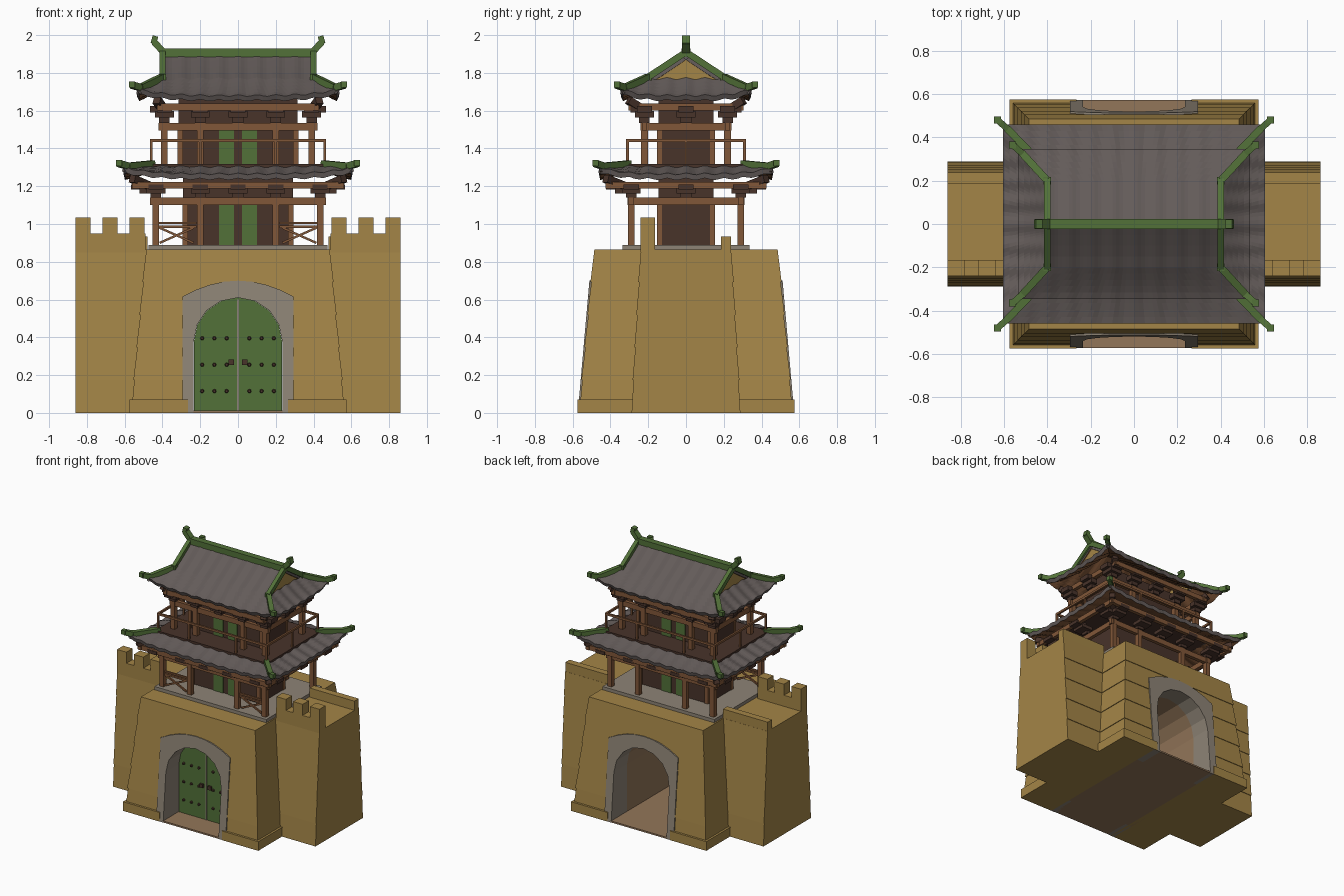
import bpy, bmesh, math
from mathutils import Vector, Matrix

if "Cube" in bpy.data.objects:
    bpy.data.objects.remove(bpy.data.objects["Cube"])


def material(name, *rgb):
    m = bpy.data.materials.new(name)
    m.use_nodes = True
    m.diffuse_color = (*rgb, 1)
    m.node_tree.nodes["Principled BSDF"].inputs["Base Color"].default_value = (*rgb, 1)
    return m


WALL = material("ochre brick", .37, .235, .063)
STONE = material("grey stone", .27, .23, .18)
EARTH = material("brown paving", .29, .18, .10)
GREEN = material("green paint", .085, .165, .04)
TILE = material("grey tile", .125, .105, .10)
WOOD = material("red brown timber", .22, .095, .04)
DARK = material("dark timber", .065, .033, .023)
SIGNS = (-1, 1)


def finish(bm, name, *mats, fix=True):
    if fix:
        bmesh.ops.recalc_face_normals(bm, faces=bm.faces)
    me = bpy.data.meshes.new(name)
    bm.to_mesh(me)
    bm.free()
    for m in mats:
        me.materials.append(m)
    ob = bpy.data.objects.new(name, me)
    bpy.context.collection.objects.link(ob)
    return ob


def stack(name, mat, rings):
    """Rectangular rings (z, x0, x1, y0, y1) joined from bottom to top."""
    bm = bmesh.new()
    loops = [[bm.verts.new(p) for p in ((a, c, z), (b, c, z), (b, d, z), (a, d, z))]
             for z, a, b, c, d in rings]
    for lo, hi in zip(loops, loops[1:]):
        for i in range(4):
            j = (i + 1) % 4
            bm.faces.new((lo[i], lo[j], hi[j], hi[i]))
    bm.faces.new(loops[0])
    bm.faces.new(loops[-1])
    return finish(bm, name, mat)


def box(name, mat, x0, x1, y0, y1, z0, z1):
    x0, x1, y0, y1 = min(x0, x1), max(x0, x1), min(y0, y1), max(y0, y1)
    return stack(name, mat, [(z, x0, x1, y0, y1) for z in (z0, z1)])


def block(name, mat, x, y, z, hx, hy, hz):
    return box(name, mat, x - hx, x + hx, y - hy, y + hy, z - hz, z + hz)


def beam(name, mat, p, q, w, h):
    p, q = Vector(p), Vector(q)
    d = q - p
    bm = bmesh.new()
    side = d.cross((0, 0, 1)).normalized() * w / 2
    up = side.cross(d).normalized() * h / 2
    loops = [[bm.verts.new(e + side * a + up * b) for a, b in ((-1, -1), (1, -1), (1, 1), (-1, 1))]
             for e in (p, q)]
    for i in range(4):
        j = (i + 1) % 4
        bm.faces.new((loops[0][i], loops[0][j], loops[1][j], loops[1][i]))
    for l in loops:
        bm.faces.new(l)
    return finish(bm, name, mat)


def prism(name, mat, pts, y0, y1):
    bm = bmesh.new()
    face = bm.faces.new([bm.verts.new((x, y0, z)) for x, z in pts])
    new = bmesh.ops.extrude_face_region(bm, geom=[face])["geom"]
    bmesh.ops.translate(bm, vec=(0, y1 - y0, 0), verts=[v for v in new if isinstance(v, bmesh.types.BMVert)])
    return finish(bm, name, mat)


# Battered masonry in slightly stepped courses
def courses(x0, x1, foot, top, taper_x):
    rings, n, ledge = [], 5, .005
    for i in range(n):
        for k, extra in ((i, ledge), (i + 1, 0)):
            t = k / n
            y = foot + (top - foot) * t + extra * (1 if i else 0)
            dx = y - foot if taper_x else 0
            rings.append((.865 * t, x0 - dx, x1 + dx, -y, y))
    return rings


tower = stack("gate_tower", WALL, courses(-.565, .565, .565, .485, True))
for s in SIGNS:
    box("plinth", WALL, s * .265, s * .575, -.575, .575, 0, .07)
    a, b = sorted((s * .4, s * .86))
    stack("side_wall", WALL, courses(a, b, .288, .238, False))
    box("front_parapet", WALL, s * .49, s * .86, -.24, -.165, .85, .95)
    box("back_parapet", WALL, s * .48, s * .86, .185, .237, .85, .935)
    for x in (.495, .637, .78):
        box("merlon", WALL, s * x, s * (x + .08), -.24, -.165, .95, 1.035)

# Arched passage
R, OUT = .235, .295
angles = [math.pi * i / 8 for i in range(9)]
inner = [(-R, 0)] + [(-R * math.cos(a), .375 + R * math.sin(a)) for a in angles] + [(R, 0)]
spread = [OUT * (i / 4 - 1) for i in range(9)]
outer = [(-OUT, 0)] + [(x, .615 + .085 * (1 - (x / OUT) ** 2)) for x in spread] + [(OUT, 0)]
cutter = prism("passage_cutter", WALL, [(x * .98, z - .01) for x, z in outer], -.8, .8)
cutter.hide_render = True
mod = tower.modifiers.new("passage", "BOOLEAN")
mod.object = cutter
mod.operation = "DIFFERENCE"
bpy.context.view_layer.objects.active = tower
bpy.ops.object.modifier_apply(modifier=mod.name)
bpy.data.objects.remove(cutter)


def arch_shell(name, mat, front, back):
    bm = bmesh.new()
    rows = [[bm.verts.new((x, f(z), z)) for x, z in prof]
            for prof, f in ((inner, front), (outer, front), (outer, back), (inner, back))]
    for a, b in zip(rows, rows[1:] + rows[:1]):
        for i in range(len(inner) - 1):
            bm.faces.new((a[i], a[i + 1], b[i + 1], b[i]))
    for end in (0, -1):
        bm.faces.new([r[end] for r in rows])
    return finish(bm, name, mat)


for s in SIGNS:
    arch_shell("arch_surround", STONE, lambda z: s * (.573 - .088 * z), lambda z: s * .38)
arch_shell("passage_lining", EARTH, lambda z: -.38, lambda z: .38)
box("passage_floor", EARTH, -.265, .265, -.572, .572, 0, .012)

# Gate doors, studs and handles
prism("gate_doors", GREEN, [(x * .995, max(z, .012)) for x, z in inner], -.385, -.35)
box("door_seam", STONE, -.005, .005, -.389, -.384, .012, .6)
box("door_bolt", DARK, -.1, .1, -.35, -.32, .28, .32)
for s in SIGNS:
    block("door_handle", DARK, s * .035, -.392, .268, .014, .008, .014)
    for x in (.06, .125, .19):
        for z in (.115, .255, .395):
            bm = bmesh.new()
            bmesh.ops.create_cone(bm, cap_ends=True, segments=8, radius1=.011, radius2=.007, depth=.014,
                                  matrix=Matrix.Translation((s * x, -.391, z)) @ Matrix.Rotation(math.pi / 2, 4, "X"))
            finish(bm, "door_stud", DARK)

box("terrace", STONE, -.475, .475, -.335, .335, .86, .89)


# Timber storeys
def bracket(x, y, z, dx, dy, reach, rise):
    """Stepped bracket set leaning outward along (dx, dy)."""
    block("bracket_block", DARK, x, y, z + rise * .2, .028, .028, rise * .2)
    for k, w in ((.35, .05), (.75, .04)):
        cx, cy = x + dx * reach * k, y + dy * reach * k
        block("bracket_arm", DARK, cx, cy, z + rise * (.25 + k * .8),
              w if dy else reach * .4, w if dx else reach * .4, rise * .2)


def storey(z, hall_x, col_x, col_y, tie, purlin, px, py):
    box("hall", DARK, -hall_x, hall_x, -.146, .146, z, purlin + .05)
    reach, rise = py - col_y, purlin - tie - .02
    for sy in SIGNS:
        for sx in SIGNS:
            box("door_panel", GREEN, sx * .022, sx * .1, sy * .14, sy * .152, z, tie - .02)
            for x in (col_x, .2):
                block("column", WOOD, sx * x, sy * col_y, (z + tie) / 2, .018, .018, (tie - z) / 2 + .02)
                bracket(sx * x, sy * col_y, tie + .02, 0, sy, reach, rise)
            bracket(sx * col_x, sy * col_y, tie + .02, sx, 0, reach, rise)
            block("hall_post", WOOD, sx * (hall_x - .01), sy * .14, (z + tie) / 2, .014, .014, (tie - z) / 2)
            beam("corner_bracket", DARK, (sx * col_x, sy * col_y, purlin - .02),
                 (sx * (px + .02), sy * (py + .02), purlin + .035), .04, .04)
        bracket(0, sy * col_y, tie + .02, 0, sy, reach, rise)
        bracket(sy * col_x, 0, tie + .02, sy, 0, reach, rise)
        block("tie_beam", WOOD, 0, sy * col_y, tie, col_x + .03, .014, .02)
        block("side_tie_beam", WOOD, sy * col_x, 0, tie, .014, col_y + .02, .02)
        block("purlin", WOOD, 0, sy * py, purlin, px + .02, .014, .018)
        block("side_purlin", WOOD, sy * px, 0, purlin, .014, py + .02, .018)


storey(.89, .29, .435, .29, 1.12, 1.205, .54, .405)
storey(1.318, .315, .39, .22, 1.515, 1.62, .41, .285)

# Cross-braced rails in the front end bays
for s in SIGNS:
    for z in (.985, 1.005):
        block("bay_rail", WOOD, s * .32, -.29, z, .1, .007, .006)
    for a, b in ((.9, .98), (.98, .9)):
        beam("bay_brace", WOOD, (s * .235, -.29, a), (s * .415, -.29, b), .012, .012)

# Balcony
box("balcony_deck", DARK, -.475, .475, -.325, .325, 1.285, 1.318)
for s in SIGNS:
    block("balcony_rail", WOOD, 0, s * .31, 1.443, .467, .007, .008)
    block("balcony_side_rail", WOOD, s * .46, 0, 1.443, .007, .315, .008)
    block("balcony_post", WOOD, s * .46, 0, 1.38, .006, .006, .065)
    for x in (-.46, -.2, .2, .46):
        block("balcony_post", WOOD, x, s * .31, 1.38, .007, .007, .065)


# Roofs: rippled tile sheets with timber undersides
def sheet(name, point, rows):
    bm, n = bmesh.new(), 48
    grid = [[bm.verts.new(point(2 * i / n - 1, j / rows)) for i in range(n + 1)] for j in range(rows + 1)]
    for a, b in zip(grid, grid[1:]):
        for i in range(n):
            f = bm.faces.new((a[i], a[i + 1], b[i + 1], b[i]))
            f.normal_update()
            if f.normal.z < 0:
                f.normal_flip()
    ob = finish(bm, name, TILE, WOOD, fix=False)
    mod = ob.modifiers.new("thickness", "SOLIDIFY")
    mod.thickness = .028
    mod.offset = -1
    mod.material_offset = 1


def ripple(t):
    return .005 * math.cos(2 * math.pi * t / .1)


def skirt(name, ex, ey, ez, ix, iy, iz):
    def height(u, v, along):
        return ez + (iz - ez) * v ** 1.2 + .035 * abs(u) ** 4 * (1 - v) + ripple(along)
    for s in SIGNS:
        def long_side(u, v):
            x = u * (ex + (ix - ex) * v)
            return x, s * (ey + (iy - ey) * v), height(u, v, x)

        def short_side(u, v):
            y = u * (ey + (iy - ey) * v)
            return s * (ex + (ix - ex) * v), y, height(u, v, y)
        sheet(name, long_side, 5)
        sheet(name + "_end", short_side, 5)
        for t in SIGNS:
            top, mid = (s * ix, t * iy, iz + .008), (s * (ex - .02), t * (ey - .02), ez + .042)
            tip = (s * (ex + .025), t * (ey + .02), ez + .055)
            beam("hip_ridge", GREEN, top, mid, .034, .034)
            beam("hip_tip", GREEN, mid, tip, .03, .036)
            block("hip_finial", GREEN, tip[0], tip[1], tip[2] + .004, .016, .016, .016)


skirt("lower_roof", .605, .46, 1.265, .45, .30, 1.312)
skirt("upper_roof", .535, .345, 1.68, .40, .20, 1.77)
for s in SIGNS:
    sheet("gable_roof", lambda u, v: (u * .4, s * .2 * (1 - v), 1.77 + .13 * v ** 1.1 + ripple(u * .4)), 4)
    prism("gable_wall", WALL, [(-.19, 1.765), (.19, 1.765), (0, 1.885)], -.006, .006)
    gable = bpy.context.collection.objects[-1]
    gable.rotation_euler.z = math.pi / 2
    gable.location.x = s * .39
    for t in SIGNS:
        beam("gable_ridge", GREEN, (s * .40, 0, 1.91), (s * .40, t * .205, 1.775), .03, .035)
        block("gable_ridge_foot", GREEN, s * .40, t * .2, 1.775, .018, .018, .018)
    # Upturned ridge ends
    beam("ridge_horn", GREEN, (s * .39, 0, 1.905), (s * .445, 0, 1.965), .044, .035)
    beam("ridge_horn_tip", GREEN, (s * .448, 0, 1.955), (s * .437, 0, 1.995), .04, .03)
block("main_ridge", GREEN, 0, 0, 1.907, .41, .024, .022)
